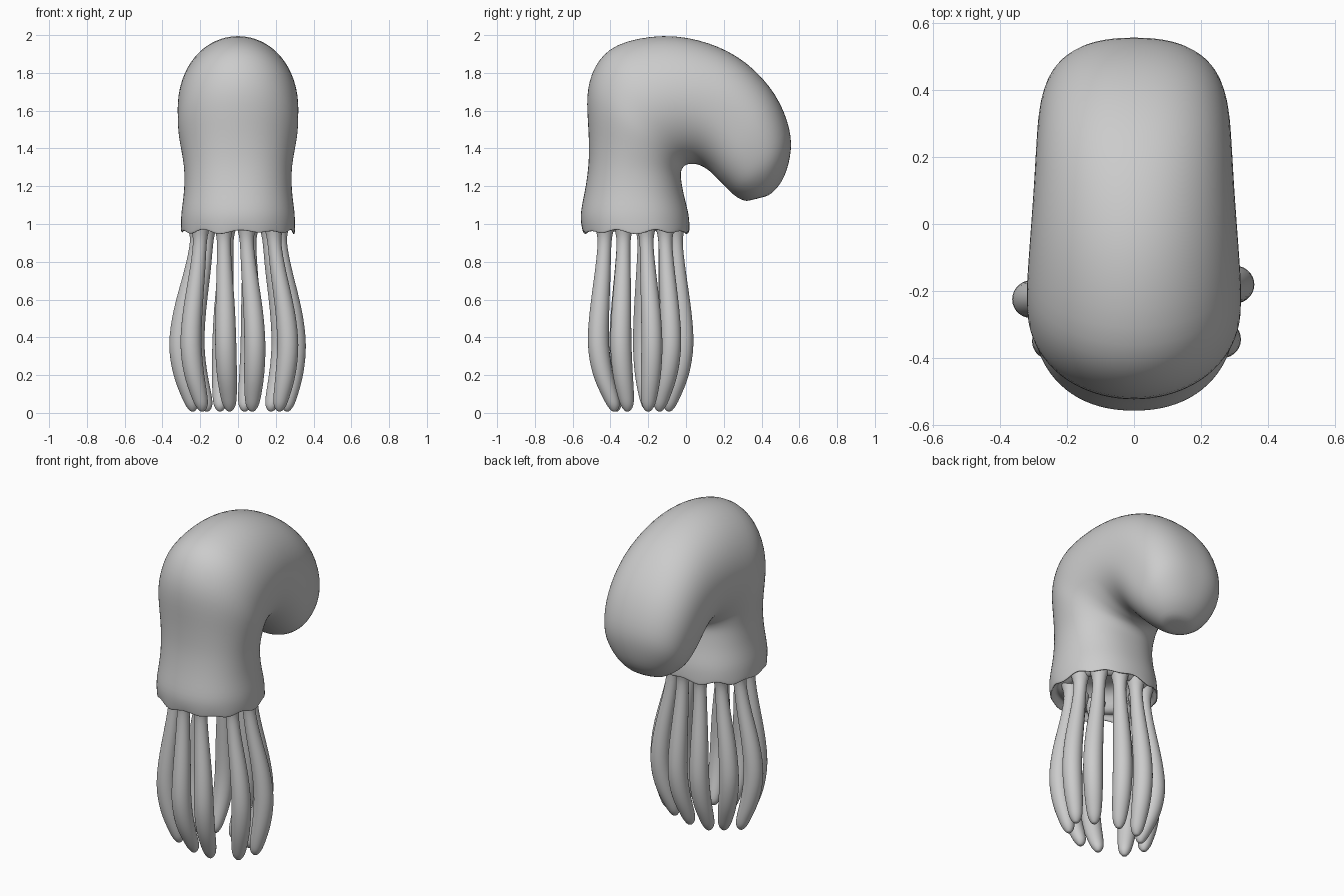
import bpy, bmesh, math
from mathutils import Vector

if "Cube" in bpy.data.objects:
    bpy.data.objects.remove(bpy.data.objects["Cube"], do_unlink=True)

grey = bpy.data.materials.new("clay_grey")
grey.use_nodes = True
grey.diffuse_color = (0.6, 0.6, 0.6, 1)
grey.node_tree.nodes["Principled BSDF"].inputs["Base Color"].default_value = (0.6, 0.6, 0.6, 1)


def smooth_path(keys, steps):
    """Catmull-Rom interpolation through tuples of any length."""
    out = []
    for i in range(len(keys) - 1):
        a, b = keys[max(i - 1, 0)], keys[i]
        c, d = keys[i + 1], keys[min(i + 2, len(keys) - 1)]
        for s in range(steps):
            t = s / steps
            out.append([0.5 * (2 * q + (r - p) * t + (2 * p - 5 * q + 4 * r - w) * t * t
                               + (3 * q - p - 3 * r + w) * t ** 3)
                        for p, q, r, w in zip(a, b, c, d)])
    out.append(list(keys[-1]))
    return out


def loft(name, rings):
    """Skin a list of point rings, closing both ends with a fan."""
    bm = bmesh.new()
    loops = [[bm.verts.new(p) for p in ring] for ring in rings]
    n = len(loops[0])
    for lo, hi in zip(loops, loops[1:]):
        for i in range(n):
            j = (i + 1) % n
            bm.faces.new((lo[i], lo[j], hi[j], hi[i]))
    for loop in (loops[0], loops[-1]):
        pole = bm.verts.new(sum((v.co for v in loop), Vector()) / n)
        for i in range(n):
            bm.faces.new((loop[i], loop[(i + 1) % n], pole))
    bmesh.ops.recalc_face_normals(bm, faces=bm.faces)
    mesh = bpy.data.meshes.new(name)
    bm.to_mesh(mesh)
    bm.free()
    mesh.materials.append(grey)
    mesh.shade_smooth()
    obj = bpy.data.objects.new(name, mesh)
    bpy.context.collection.objects.link(obj)
    obj.modifiers.new("smooth", "SUBSURF").levels = 1
    return obj


SIDES = 40


def section(outer_y, outer_z, inner_y, inner_z, half, power, scale=1.0, lift=0.0, wave=0.0):
    """Superellipse spanning an outer and an inner point of the side profile."""
    outer, inner = Vector((0, outer_y, outer_z)), Vector((0, inner_y, inner_z))
    mid, arm = (outer + inner) / 2, (outer - inner) / 2
    ring = []
    for k in range(SIDES):
        a = math.tau * k / SIDES
        c, s = math.cos(a), math.sin(a)
        u = math.copysign(abs(c) ** (2 / power), c) * scale
        v = math.copysign(abs(s) ** (2 / power), s) * scale
        ripple = wave * (math.cos(10 * a) + 0.5 * math.sin(7 * a))
        ring.append(mid + arm * u + Vector((half * v, 0, lift + ripple)))
    return ring


# Mantle: outer point, inner point, half width, roundness
profile = [
    (-.55, .965, .02, .965, .302, 2.2), (-.56, 1.05, .015, 1.05, .302, 2.2),
    (-.535, 1.18, -.01, 1.15, .287, 2.2), (-.515, 1.33, -.026, 1.24, .285, 2.2),
    (-.517, 1.5, -.025, 1.28, .3, 2.1), (-.525, 1.68, -.01, 1.305, .317, 2),
    (-.485, 1.83, .01, 1.315, .32, 2), (-.37, 1.95, .03, 1.317, .32, 2),
    (-.12, 2.0, .06, 1.315, .31, 2), (.12, 1.96, .095, 1.3, .3, 2.1),
    (.32, 1.855, .13, 1.275, .293, 2.3), (.475, 1.685, .165, 1.24, .285, 2.4),
    (.55, 1.5, .2, 1.205, .265, 2.4), (.553, 1.36, .24, 1.165, .23, 2.3),
    (.51, 1.225, .28, 1.135, .16, 2.1), (.44, 1.15, .32, 1.12, .09, 2)]
rim = profile[0]
# Underside of the skirt: hollow, lip, then the outer wall
hollow = [section(*rim, scale=s, lift=z, wave=w) for s, z, w in
          ((.2, .13, 0), (.5, .12, 0), (.6, .04, 0), (.66, .01, 0), (.78, .0, 0),
           (.86, .035, .003), (.93, .025, .008), (.965, -.008, .012), (.995, -.006, .012))]
wall = [section(*p, wave=.011 if i == 0 else .004 if i == 1 else 0)
        for i, p in enumerate(smooth_path(profile, 2))]
loft("mantle", hollow + wall)

# Arms: top, widest and tip positions in plan
arms = {
    "front_right": ((-.075, -.43), (-.065, -.465), (-.045, -.37)),
    "front_left": ((.045, -.43), (.09, -.465), (.075, -.38)),
    "front_side_right": ((-.2, -.33), (-.25, -.35), (-.19, -.31)),
    "front_side_left": ((.19, -.33), (.265, -.345), (.22, -.31)),
    "side_right": ((-.215, -.22), (-.31, -.225), (-.24, -.2)),
    "side_left": ((.22, -.21), (.305, -.18), (.26, -.2)),
    "back_side_right": ((-.165, -.11), (-.235, -.09), (-.165, -.14)),
    "back_side_left": ((.165, -.11), (.235, -.08), (.175, -.14)),
    "back_right": ((-.06, -.055), (-.08, -.015), (-.095, -.09)),
    "back_left": ((.06, -.055), (.07, -.015), (.035, -.09))}
# Height, radius, share of top, widest and tip position
stations = [(1.03, .065, 1, 0, 0), (.965, .048, 1, 0, 0), (.9, .037, .97, .03, 0),
            (.75, .043, .7, .3, 0), (.55, .053, .22, .78, 0), (.36, .058, 0, 1, 0),
            (.2, .055, 0, .7, .3), (.09, .045, 0, .25, .75), (.035, .033, 0, .04, .96),
            (.008, .012, 0, 0, 1)]
for label, plan in arms.items():
    rings = []
    keys = [(sum(w * p[0] for w, p in zip(st[2:], plan)),
             sum(w * p[1] for w, p in zip(st[2:], plan)), st[0], st[1]) for st in stations]
    for x, y, z, r in smooth_path(keys, 2):
        rings.append([Vector((x + r * math.cos(a), y + r * math.sin(a), z))
                      for a in (math.tau * k / 14 for k in range(14))])
    loft("arm_" + label, rings)
